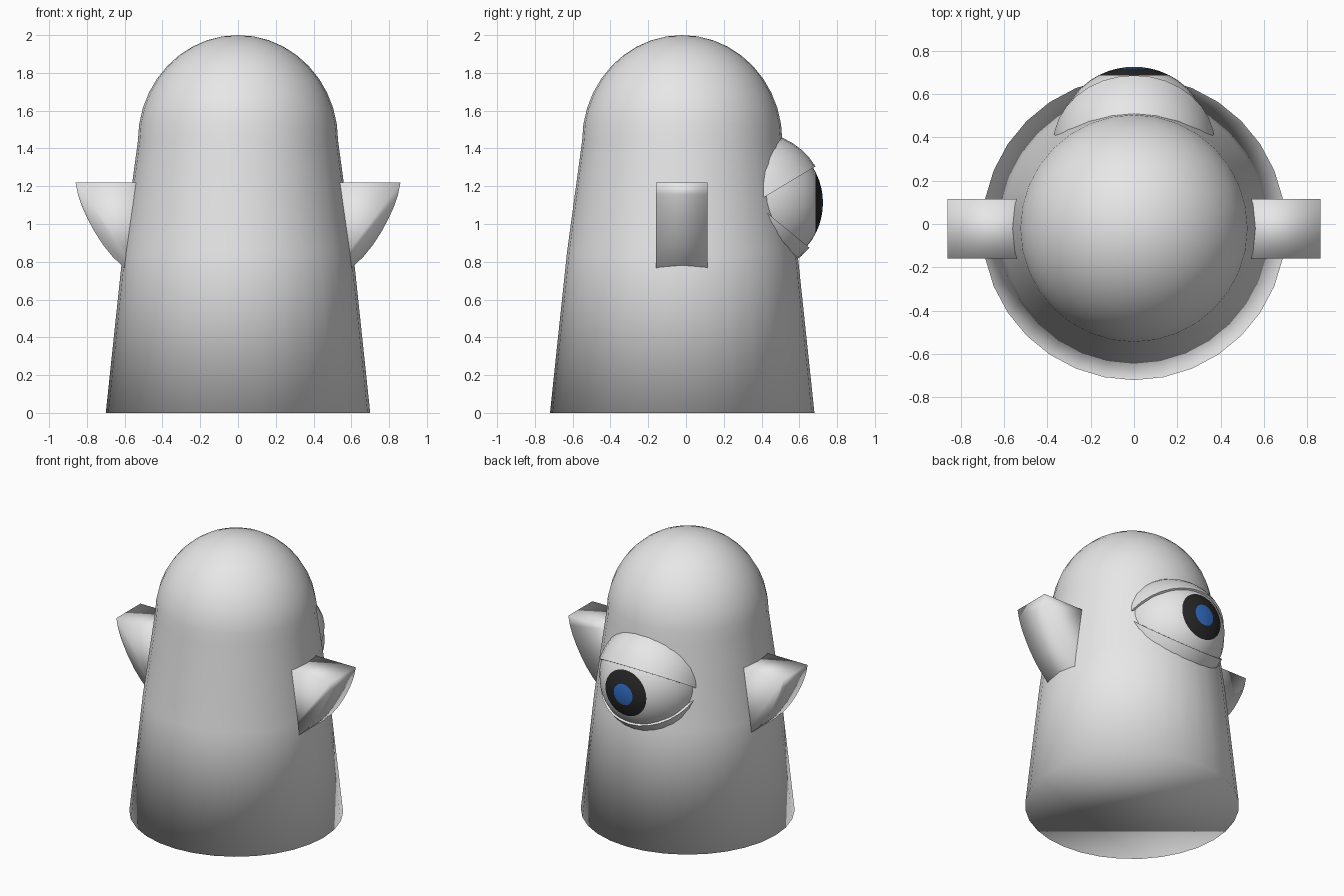
import bpy, bmesh, math
from mathutils import Matrix, Vector

if "Cube" in bpy.data.objects:
    bpy.data.objects.remove(bpy.data.objects["Cube"])


def material(name, color):
    m = bpy.data.materials.new(name)
    m.diffuse_color = (*color, 1)
    m.use_nodes = True
    m.node_tree.nodes["Principled BSDF"].inputs["Base Color"].default_value = m.diffuse_color
    return m


GREY = material("pale_grey", (0.8, 0.8, 0.8))
BLACK = material("iris_black", (0.02, 0.02, 0.02))
BLUE = material("pupil_blue", (0.03, 0.15, 0.55))


def finish(name, bm, mats, sharp=None):
    bmesh.ops.recalc_face_normals(bm, faces=bm.faces)
    me = bpy.data.meshes.new(name)
    bm.to_mesh(me)
    bm.free()
    for m in mats:
        me.materials.append(m)
    ob = bpy.data.objects.new(name, me)
    bpy.context.collection.objects.link(ob)
    bpy.ops.object.select_all(action='DESELECT')
    bpy.context.view_layer.objects.active = ob
    ob.select_set(True)
    if sharp is None:
        bpy.ops.object.shade_smooth()
    else:
        bpy.ops.object.shade_smooth_by_angle(angle=math.radians(sharp))
    return ob


def revolve(profile, matrix, segs=32):
    """Spin (radius, height) points about local z; an open first ring is capped."""
    bm = bmesh.new()
    rings = []
    for r, z in profile:
        n = 1 if r < 1e-5 else segs
        rings.append([bm.verts.new((r * math.cos(2 * math.pi * i / segs),
                                    r * math.sin(2 * math.pi * i / segs), z)) for i in range(n)])
    for a, b in zip(rings, rings[1:]):
        for i in range(segs):
            j = (i + 1) % segs
            if len(a) == 1:
                bm.faces.new((a[0], b[j], b[i]))
            elif len(b) == 1:
                bm.faces.new((a[i], a[j], b[0]))
            else:
                bm.faces.new((a[i], a[j], b[j], b[i]))
    if len(rings[0]) > 1:
        bm.faces.new(rings[0][::-1])
    bm.transform(matrix)
    return bm


# Body: tapering trunk with a rounded dome, smooth all the way round the base
body = [(0.70, 0), (0.61, 0.85)]
body += [(0.53 * math.cos(t * math.pi / 20), 1.44 + 0.56 * math.sin(t * math.pi / 20))
         for t in range(11)]
finish("body", revolve(body, Matrix.Translation((0, -0.02, 0))), [GREY])

# Eyeball: its pole faces +y, with pupil and iris as rings around the pole
EYE = Matrix.Translation((0, 0.365, 1.112))
R_EYE, R_LID = 0.36, 0.374
angles = [180 - 17 * i for i in range(9)] + [34, 27, 19, 12, 6, 0]
ball = [(R_EYE * math.sin(math.radians(a)), R_EYE * math.cos(math.radians(a))) for a in angles]
bm = revolve(ball, EYE @ Matrix.Rotation(math.radians(-90), 4, 'X'))
for f in bm.faces:
    d = f.calc_center_median() - EYE.translation
    a = math.degrees(d.angle(Vector((0, 1, 0))))
    f.material_index = 2 if a < 12 else 1 if a < 27 else 0
finish("eyeball", bm, [GREY, BLACK, BLUE])

# Eyelids: half spheres tilted open above and below
dome = [(R_LID * math.cos(t * math.pi / 20), R_LID * math.sin(t * math.pi / 20)) for t in range(11)]
for name, tilt in (("upper_eyelid", 31), ("lower_eyelid", 180 - 39.5)):
    finish(name, revolve(dome, EYE @ Matrix.Rotation(math.radians(tilt), 4, 'X')), [GREY], 40)

# Side fins: flat on top, curved underneath, rooted inside the body
fin = [(0.45, 1.22), (0.86, 1.22), (0.847, 1.155), (0.825, 1.09), (0.795, 1.025), (0.76, 0.96),
       (0.715, 0.89), (0.665, 0.828), (0.60, 0.765), (0.53, 0.71), (0.45, 0.67)]
for name, s in (("right_fin", 1), ("left_fin", -1)):
    bm = bmesh.new()
    front, back = [[bm.verts.new((s * x, y, z)) for x, z in fin] for y in (-0.16, 0.115)]
    bm.faces.new(front)
    bm.faces.new(back[::-1])
    for i in range(len(fin)):
        j = (i + 1) % len(fin)
        bm.faces.new((front[j], front[i], back[i], back[j]))
    finish(name, bm, [GREY])
